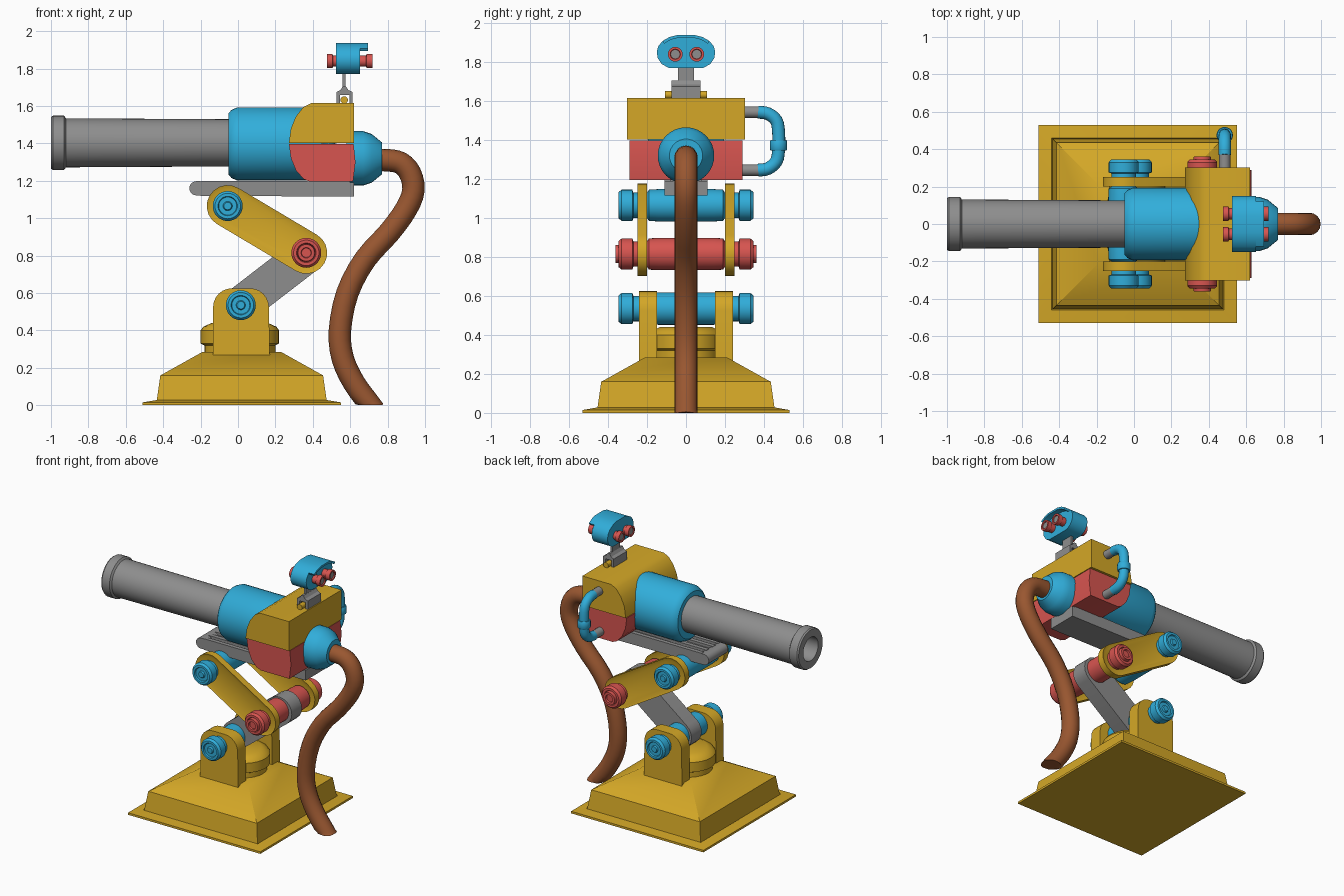
import bpy, bmesh, math
from mathutils import Vector

if "Cube" in bpy.data.objects:
    bpy.data.objects.remove(bpy.data.objects["Cube"])


def material(name, rgb):
    m = bpy.data.materials.new(name)
    m.use_nodes = True
    m.diffuse_color = (*rgb, 1)
    m.node_tree.nodes["Principled BSDF"].inputs["Base Color"].default_value = (*rgb, 1)
    return m


YELLOW = material("golden yellow", (0.66, 0.39, 0.02))
BLUE = material("sky blue", (0.03, 0.42, 0.70))
RED = material("coral red", (0.68, 0.09, 0.08))
GREY = material("steel grey", (0.27, 0.27, 0.27))
BROWN = material("hose brown", (0.32, 0.095, 0.03))


def finish(name, bm, mat):
    bmesh.ops.remove_doubles(bm, verts=bm.verts, dist=1e-5)
    bmesh.ops.recalc_face_normals(bm, faces=bm.faces)
    for f in bm.faces:
        f.smooth = True
    mesh = bpy.data.meshes.new(name)
    bm.to_mesh(mesh)
    bm.free()
    mesh.set_sharp_from_angle(angle=math.radians(32))
    mesh.materials.append(mat)
    ob = bpy.data.objects.new(name, mesh)
    bpy.context.collection.objects.link(ob)
    return ob


def place(axis, t, a, b):
    return {"X": (t, a, b), "Y": (a, t, b), "Z": (a, b, t)}[axis]


def loft(bm, rings, capped=True):
    rows = [[bm.verts.new(p) for p in ring] for ring in rings]
    n = len(rows[0])
    for r0, r1 in zip(rows, rows[1:]):
        for i in range(n):
            j = (i + 1) % n
            bm.faces.new((r0[i], r0[j], r1[j], r1[i]))
    return [bm.faces.new(r) for r in (rows[0], rows[-1])] if capped else []


def lathe(name, mat, axis, profile, a=0, b=0, n=32, squash=1):
    """Turn (position, radius) pairs about an axis through (a, b)."""
    bm = bmesh.new()
    angles = [math.tau * i / n for i in range(n)]
    loft(bm, [[place(axis, t, a + r * math.cos(w), b + r * squash * math.sin(w))
               for w in angles] for t, r in profile], False)
    return finish(name, bm, mat)


def prism(name, mat, axis, pts, lo, hi, inset=0):
    bm = bmesh.new()
    ends = loft(bm, [[place(axis, t, *p) for p in pts] for t in (lo, hi)])
    if inset:
        bmesh.ops.recalc_face_normals(bm, faces=bm.faces)
        bmesh.ops.inset_individual(bm, faces=ends, thickness=inset, depth=-0.008)
    return finish(name, bm, mat)


def box(name, mat, x, y, z):
    return prism(name, mat, "Z", [(x[0], y[0]), (x[1], y[0]), (x[1], y[1]), (x[0], y[1])], *z)


def arc(c, r, start, end, n=10):
    return [(c[0] + r * math.cos(math.radians(start + (end - start) * i / n)),
             c[1] + r * math.sin(math.radians(start + (end - start) * i / n))) for i in range(n + 1)]


def capsule(p, q, r):
    d = math.degrees(math.atan2(q[1] - p[1], q[0] - p[0]))
    return arc(q, r, d - 90, d + 90) + arc(p, r, d + 90, d + 270)


def tube(name, mat, path, r, normal, n=16, steps=3):
    """Sweep a circle along a smoothed planar path, kept above the floor."""
    p = [Vector(v) for v in path]
    p = [2 * p[0] - p[1]] + p + [2 * p[-1] - p[-2]]
    line = []
    for p0, p1, p2, p3 in zip(p, p[1:], p[2:], p[3:]):
        for k in range(steps):
            t = k / steps
            line.append(0.5 * (2 * p1 + (p2 - p0) * t + (2 * p0 - 5 * p1 + 4 * p2 - p3) * t ** 2
                               + (3 * p1 - p0 - 3 * p2 + p3) * t ** 3))
    line.append(p[-2])
    normal = Vector(normal)
    rings = []
    for i, c in enumerate(line):
        tangent = line[min(i + 1, len(line) - 1)] - line[max(i - 1, 0)]
        side = tangent.cross(normal).normalized()
        ring = []
        for k in range(n):
            w = math.tau * k / n
            v = c + r * (math.cos(w) * side + math.sin(w) * normal)
            v.z = max(v.z, 0)
            ring.append(v)
        rings.append(ring)
    bm = bmesh.new()
    loft(bm, rings)
    return finish(name, bm, mat)


# Square stepped base with a turntable
bm = bmesh.new()
loft(bm, [[(0.02 + sx * h, sy * h, z) for sx, sy in ((-1, -1), (1, -1), (1, 1), (-1, 1))]
          for h, z in ((0.53, 0), (0.53, 0.015), (0.46, 0.027), (0.455, 0.02), (0.435, 0.16),
                       (0.425, 0.165), (0.21, 0.285))])
finish("base", bm, YELLOW)
lathe("turntable", YELLOW, "Z", [(0.26, 0), (0.26, 0.19), (0.32, 0.19), (0.33, 0.21), (0.40, 0.21),
                                 (0.42, 0.195), (0.44, 0.15), (0.44, 0)], 0.01, 0, squash=0.9)

# Joints of the folding arm
LOW, ELBOW, TOP = (0.015, 0.535), (0.365, 0.815), (-0.055, 1.065)
half = [(0.14, 0.083), (0.19, 0.08), (0.2, 0.065), (0.27, 0.065), (0.275, 0.08), (0.33, 0.08),
        (0.345, 0.068), (0.345, 0.052), (0.335, 0.048)]
blue_end = [(0.335, 0.025), (0.345, 0.02), (0.345, 0)]
red_end = [(0.362, 0.045), (0.362, 0.028), (0.35, 0.025), (0.35, 0)]
for name, c, mat, end in (("lower_joint", LOW, BLUE, blue_end), ("elbow_joint", ELBOW, RED, red_end),
                          ("upper_joint", TOP, BLUE, blue_end)):
    prof = half + end
    lathe(name, mat, "Y", [(-t, r) for t, r in reversed(prof)] + prof, *c)

# Brackets and upper links on both sides, one wide lower link
bracket = [(-0.135, 0.26), (0.17, 0.26)] + arc((0.065, 0.525), 0.1, 0, 90, 6) \
    + arc((-0.033, 0.525), 0.1, 90, 180, 6)
for side, s in (("right", -1), ("left", 1)):
    prism("bracket_" + side, YELLOW, "Y", bracket, *sorted((s * 0.15, s * 0.24)))
    prism("upper_link_" + side, YELLOW, "Y", capsule(TOP, ELBOW, 0.112),
          *sorted((s * 0.2, s * 0.25)), inset=0.022)
prism("lower_link", GREY, "Y", capsule(LOW, (0.372, 0.81), 0.1), -0.058, 0.058)

# Ridged mounting rail
prism("rail", GREY, "Y", [(0.62, 1.115), (0.62, 1.19), (-0.2, 1.18), (-0.2, 1.12)], -0.11, 0.11)
prism("rail_nose", GREY, "Y", capsule((-0.222, 1.16), (-0.205, 1.16), 0.038), -0.11, 0.11)
for i, y in enumerate((-0.095, -0.035, 0.035, 0.095)):
    box(f"rail_ridge_{i}", GREY, (-0.2, 0.6), (y - 0.015, y + 0.015), (1.15, 1.2))

# Body halves
upper = [(0.62, 1.402), (0.62, 1.615), (0.39, 1.615), (0.35, 1.595), (0.31, 1.545),
         (0.283, 1.48), (0.272, 1.402)]
lower = [(0.272, 1.398), (0.283, 1.32), (0.31, 1.255), (0.35, 1.21), (0.385, 1.195),
         (0.615, 1.195), (0.628, 1.3), (0.618, 1.398)]
prism("body_upper", YELLOW, "Y", upper, -0.302, 0.302)
prism("body_lower", RED, "Y", lower, -0.29, 0.29)

# Canister, hollow barrel and rear cone
lathe("canister", BLUE, "X", [(-0.05, 0), (-0.05, 0.165), (-0.035, 0.182), (-0.005, 0.195),
                              (0.45, 0.195), (0.45, 0)], 0, 1.397, 40)
lathe("barrel", GREY, "X", [(-0.6, 0), (-0.6, 0.085), (-1, 0.085), (-1, 0.138), (-0.99, 0.145),
                            (-0.93, 0.145), (-0.92, 0.131), (0, 0.126), (0, 0)], 0, 1.403, 40)
lathe("rear_cone", BLUE, "X", [(0.58, 0), (0.58, 0.145), (0.67, 0.145), (0.715, 0.13), (0.77, 0.085),
                               (0.77, 0)], 0, 1.32)

# Hanging hose
hose = [(0.73, 1.31), (0.80, 1.31), (0.87, 1.295), (0.92, 1.24), (0.938, 1.15), (0.9, 1.05),
        (0.81, 0.925), (0.68, 0.78), (0.585, 0.6), (0.545, 0.4), (0.56, 0.25), (0.62, 0.12),
        (0.70, 0.01), (0.73, -0.03)]
tube("hose", BROWN, [(x, 0, z) for x, z in hose], 0.06, (0, 1, 0))

# Side pipe with grey stubs and a collar
PX = 0.485
pipe = [(0.37, 1.543), (0.42, 1.535), (0.463, 1.5), (0.475, 1.44), (0.475, 1.35), (0.463, 1.29),
        (0.42, 1.253), (0.37, 1.245)]
tube("side_pipe", BLUE, [(PX, y, z) for y, z in pipe], 0.033, (1, 0, 0))
for name, z in (("upper", 1.543), ("lower", 1.245)):
    lathe("pipe_stub_" + name, GREY, "Y", [(0.28, 0), (0.28, 0.03), (0.38, 0.03), (0.38, 0)], PX, z, 16)
lathe("pipe_collar", BLUE, "Z", [(1.345, 0), (1.345, 0.04), (1.352, 0.044), (1.393, 0.044),
                                 (1.4, 0.04), (1.4, 0)], PX, 0.475, 20)

# Sight mount
mount = [(0.527, 1.61), (0.545, 1.61), (0.545, 1.66), (0.595, 1.66), (0.595, 1.61), (0.612, 1.61),
         (0.612, 1.675), (0.59, 1.685), (0.577, 1.705), (0.56, 1.705), (0.548, 1.685), (0.527, 1.675)]
prism("sight_mount", GREY, "Y", mount, -0.075, 0.075)
box("sight_post", GREY, (0.56, 0.576), (-0.042, 0.042), (1.69, 1.78))
lathe("sight_axle", YELLOW, "Y", [(-0.107, 0), (-0.107, 0.02), (0.107, 0.02), (0.107, 0)], 0.568, 1.632, 16)

# Sight head with an overhanging hood
crown = [(0.15, 1.85), (0.143, 1.88), (0.12, 1.908), (0.085, 1.928), (0.045, 1.938)]
arch = crown + [(-y, z) for y, z in reversed(crown)]
chin = [(-0.145, 1.82), (-0.125, 1.79), (-0.09, 1.77), (0.09, 1.77), (0.125, 1.79), (0.145, 1.82)]
prism("sight_head", BLUE, "X", arch + chin, 0.525, 0.652)
brow = arch[2:-2]
prism("sight_hood", BLUE, "X", brow + [(y * 0.93, z - 0.014) for y, z in reversed(brow)], 0.65, 0.695)

# Twin sight tubes with grey glass
for side, y in (("right", -0.055), ("left", 0.055)):
    lathe("sight_tube_" + side, RED, "X",
          [(0.482, 0), (0.482, 0.024), (0.475, 0.026), (0.475, 0.038), (0.505, 0.038), (0.508, 0.03),
           (0.685, 0.03), (0.688, 0.038), (0.72, 0.038), (0.72, 0.026), (0.71, 0.024), (0.71, 0)],
          y, 1.84, 20)
    for end, x in (("front", 0.478), ("back", 0.711)):
        lathe(f"sight_glass_{side}_{end}", GREY, "X",
              [(x, 0), (x, 0.023), (x + 0.003, 0.023), (x + 0.003, 0)], y, 1.84, 20)
